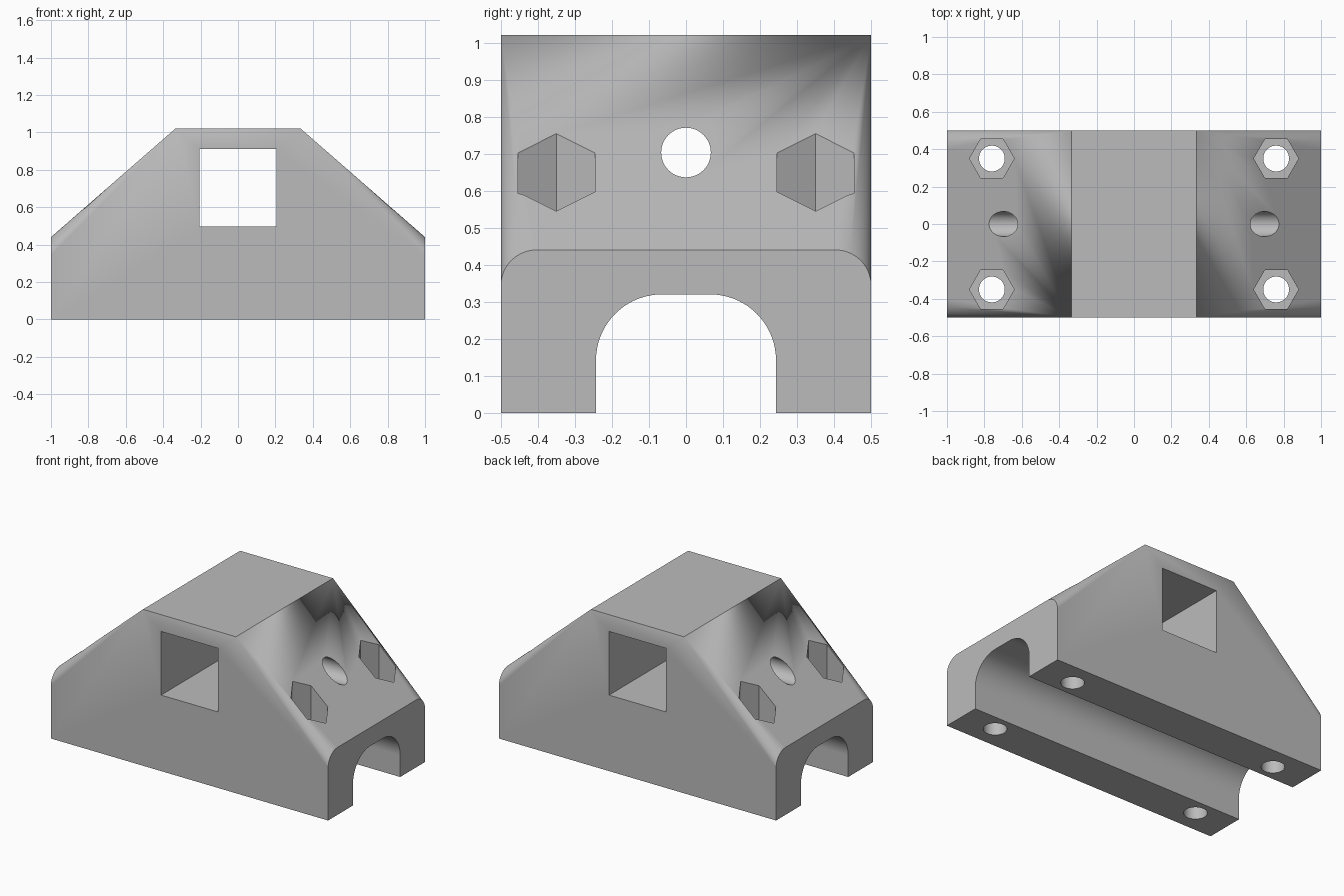
import bpy, bmesh
from math import sin, cos, pi, radians
from mathutils import Matrix, Vector

cube = bpy.data.objects.get("Cube")
if cube:
    bpy.data.objects.remove(cube, do_unlink=True)

# Single grey material
GREY = (0.5, 0.5, 0.5, 1)
grey = bpy.data.materials.new("plain_grey")
grey.use_nodes = True
grey.diffuse_color = GREY
grey.node_tree.nodes["Principled BSDF"].inputs["Base Color"].default_value = GREY

# Overall sizes
LENGTH, DEPTH, HEIGHT = 1.0, 0.5, 1.02      # half length, half depth, full height
TOP, SHOULDER, FILLET = 0.335, 0.44, 0.097  # half top width, end height, end rounding


def add_object(name, bm):
    bmesh.ops.recalc_face_normals(bm, faces=bm.faces)
    mesh = bpy.data.meshes.new(name)
    bm.to_mesh(mesh)
    bm.free()
    mesh.materials.append(grey)
    obj = bpy.data.objects.new(name, mesh)
    bpy.context.collection.objects.link(obj)
    return obj


def arc(cy, cz, r, start, end, steps=18):
    """Points (y, z) along an arc, angles in degrees."""
    angles = [radians(start + (end - start) * i / steps) for i in range(steps + 1)]
    return [(cy + r * cos(a), cz + r * sin(a)) for a in angles]


def prism(name, profile, half):
    """Extrude a (y, z) profile along x."""
    bm = bmesh.new()
    face = bm.faces.new([bm.verts.new((-half, y, z)) for y, z in profile])
    new = bmesh.ops.extrude_face_region(bm, geom=[face])["geom"]
    verts = [v for v in new if isinstance(v, bmesh.types.BMVert)]
    bmesh.ops.translate(bm, verts=verts, vec=(2 * half, 0, 0))
    return add_object(name, bm)


def rod(name, sides, radius, length, centre, rotation=Matrix()):
    bm = bmesh.new()
    bmesh.ops.create_cone(bm, cap_ends=True, segments=sides, radius1=radius, radius2=radius,
                          depth=length, matrix=Matrix.Translation(centre) @ rotation)
    return add_object(name, bm)


# Body: hull of the flat top and two rounded ends, so the rounding fades out at the top corners
end = [(-DEPTH, 0), (DEPTH, 0)]
end += arc(DEPTH - FILLET, SHOULDER - FILLET, FILLET, 0, 90)
end += arc(FILLET - DEPTH, SHOULDER - FILLET, FILLET, 90, 180)
bm = bmesh.new()
for side in (-1, 1):
    for y, z in end:
        bm.verts.new((side * LENGTH, y, z))
    for y in (-DEPTH, DEPTH):
        bm.verts.new((side * TOP, y, HEIGHT))
bmesh.ops.convex_hull(bm, input=bm.verts)
bmesh.ops.dissolve_limit(bm, angle_limit=radians(0.3), verts=bm.verts, edges=bm.edges)
body = add_object("clamp_block", bm)

cutters = []

# Rounded channel along the underside
channel = [(0.243, -0.1)] + arc(0.065, 0.142, 0.178, 0, 90)
channel += arc(-0.065, 0.142, 0.178, 90, 180) + [(-0.243, -0.1)]
cutters.append(prism("channel_cutter", channel, 1.2))

# Square window from front to back
bm = bmesh.new()
bmesh.ops.create_cube(bm, size=1, matrix=Matrix.Translation((0, 0, 0.703))
                      @ Matrix.Diagonal((0.41, 1.4, 0.415, 1)))
cutters.append(add_object("window_cutter", bm))

# Lengthwise bore through both slopes
cutters.append(rod("bore_cutter", 48, 0.067, 2.4, (0, 0, 0.703), Matrix.Rotation(pi / 2, 4, 'Y')))

# Four bolt holes with hexagonal nut pockets
POCKET_FLOOR = 0.25
for x in (-0.76, 0.76):
    for y in (-0.35, 0.35):
        cutters.append(rod("bolt_cutter", 40, 0.069, 1.0, (x, y, 0.3)))
        cutters.append(rod("nut_cutter", 6, 0.12, 1.0, (x, y, POCKET_FLOOR + 0.5),
                           Matrix.Rotation(pi / 2, 4, 'Z')))

for cutter in cutters:
    cutter.hide_render = True
    cut = body.modifiers.new(cutter.name, 'BOOLEAN')
    cut.operation, cut.solver, cut.object = 'DIFFERENCE', 'EXACT', cutter

# Bake the cuts into the block and drop the cutters
graph = bpy.context.evaluated_depsgraph_get()
result = bpy.data.meshes.new_from_object(body.evaluated_get(graph))
body.modifiers.clear()
body.data = result
for cutter in cutters:
    bpy.data.objects.remove(cutter, do_unlink=True)

# Smooth curved walls, crisp edges, flat planes
result.shade_smooth()
result.set_sharp_from_angle(angle=radians(30))
weighted = body.modifiers.new("flat_planes", 'WEIGHTED_NORMAL')
weighted.keep_sharp = True
